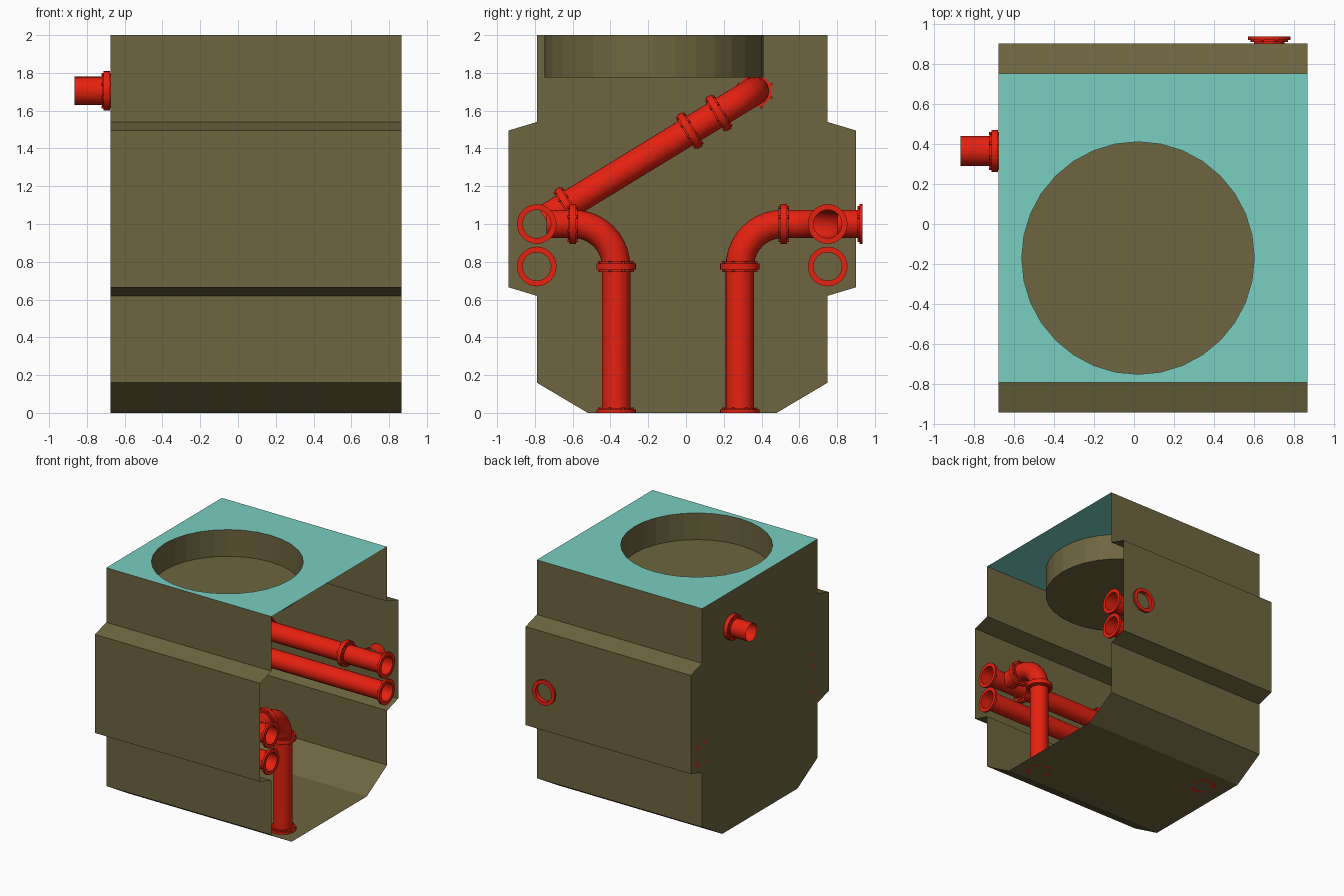
import bpy, bmesh, math
from mathutils import Vector

if "Cube" in bpy.data.objects:
    bpy.data.objects.remove(bpy.data.objects["Cube"])

X0, X1 = -0.675, 0.865          # tank ends
R = 0.075                       # pipe radius
YF, YB, ZU, ZL = -0.79, 0.75, 1.0, 0.775   # manifold rows
XT, XE = 0.675, -0.475          # tee positions along the manifolds


def material(name, col):
    m = bpy.data.materials.new(name)
    m.diffuse_color = (*col, 1)
    m.use_nodes = True
    m.node_tree.nodes["Principled BSDF"].inputs["Base Color"].default_value = m.diffuse_color
    return m


OLIVE = material("olive", (0.155, 0.13, 0.05))
TEAL = material("teal", (0.19, 0.62, 0.53))
RED = material("red", (0.78, 0.015, 0.005))


def finish(name, bm, mat, smooth=False):
    me = bpy.data.meshes.new(name)
    bm.to_mesh(me)
    bm.free()
    me.materials.append(mat)
    ob = bpy.data.objects.new(name, me)
    bpy.context.collection.objects.link(ob)
    if smooth:
        bpy.ops.object.select_all(action='DESELECT')
        ob.select_set(True)
        bpy.context.view_layer.objects.active = ob
        bpy.ops.object.shade_smooth_by_angle(angle=math.radians(35))
    return ob


def ring(bm, c, r, n, u, v):
    return [bm.verts.new(c + r * (math.cos(a) * u + math.sin(a) * v))
            for a in (2 * math.pi * i / n for i in range(n))]


def bridge(bm, a, b):
    n = len(a)
    for i in range(n):
        bm.faces.new((a[i], a[(i + 1) % n], b[(i + 1) % n], b[i]))


def tube(name, pts, bend=0.225):
    """Open pipe through pts, corners rounded as elbows."""
    pts = [Vector(p) for p in pts]
    path = [pts[0]]
    for a, b, c in zip(pts, pts[1:], pts[2:]):
        d, e = (b - a).normalized(), (c - b).normalized()
        o = b - d * bend + e * bend          # elbows are right angles
        path += [o - e * bend * math.cos(t) + d * bend * math.sin(t)
                 for t in (math.pi / 2 * i / 10 for i in range(11))]
    path.append(pts[-1])
    bm = bmesh.new()
    prev, u = None, None
    for i, p in enumerate(path):
        t = (path[min(i + 1, len(path) - 1)] - path[max(i - 1, 0)]).normalized()
        u = t.orthogonal() if u is None else u - t * u.dot(t)
        u.normalize()
        cur = ring(bm, p, R, 24, u, t.cross(u))
        if prev:
            bridge(bm, prev, cur)
        prev = cur
    return finish(name, bm, RED, True)


def flange(name, pos, axis, end=False):
    """Bolted joint; end=True gives a half joint whose open face is at pos."""
    t = Vector(axis).normalized()
    u = t.orthogonal().normalized()
    v = t.cross(u)
    prof = [(-0.026, R), (-0.026, 0.087), (-0.017, 0.087), (-0.017, 0.105)]
    prof += [(0, 0.105), (0, R)] if end else [(-a, r) for a, r in reversed(prof)]
    bm = bmesh.new()
    rings = [ring(bm, Vector(pos) + t * a, r, 24, u, v) for a, r in prof]
    for a, b in zip(rings, rings[1:]):
        bridge(bm, a, b)
    # bolts around the joint
    for k in range(8):
        ang = math.pi / 4 * (k + 0.5)
        c = Vector(pos) + 0.094 * (math.cos(ang) * u + math.sin(ang) * v)
        a, b = (ring(bm, c + t * s, 0.008, 6, u, v)
                for s in (-0.028, -0.002 if end else 0.028))
        bridge(bm, a, b)
        bm.faces.new(a[::-1])
        bm.faces.new(b)
    bmesh.ops.recalc_face_normals(bm, faces=bm.faces)
    return finish(name, bm, RED, True)


# Tank shell: profile extruded along x, open on the right
prof = [(-0.79, 2), (-0.79, 1.54), (-0.94, 1.495), (-0.94, 0.665), (-0.79, 0.62),
        (-0.79, 0.16), (-0.52, 0), (0.48, 0), (0.75, 0.16), (0.75, 0.62),
        (0.9, 0.665), (0.9, 1.495), (0.75, 1.54), (0.75, 2)]
bm = bmesh.new()
left, right = ([bm.verts.new((x, y, z)) for y, z in prof] for x in (X0, X1))
for i in range(len(prof) - 1):
    bm.faces.new((left[i], left[i + 1], right[i + 1], right[i]))
bm.faces.new(left[::-1])
finish("tank_shell", bm, OLIVE)

# Top plate with round opening
HX, HY, HZ = Vector((1, 0, 0)), Vector((0, 1, 0)), Vector((0.02, -0.17, 2))
bm = bmesh.new()
outer = [bm.verts.new((x, y, 2)) for x, y in
         ((X0, -0.79), (X1, -0.79), (X1, 0.75), (X0, 0.75))]
edges = []
for loop in (outer, ring(bm, HZ, 0.58, 32, HX, HY)):
    edges += [bm.edges.new((loop[i - 1], loop[i])) for i in range(len(loop))]
bmesh.ops.triangle_fill(bm, use_beauty=True, edges=edges, normal=(0, 0, 1))
finish("top_plate", bm, TEAL)

# Recessed well below the opening
bm = bmesh.new()
rim = ring(bm, HZ, 0.58, 32, HX, HY)
base = ring(bm, HZ - Vector((0, 0, 0.225)), 0.58, 32, HX, HY)
bridge(bm, rim, base)
bm.faces.new(base)
finish("top_well", bm, OLIVE)

# Lower straight manifolds
for side, y in (("front", YF), ("back", YB)):
    tube(f"{side}_lower_pipe", [(X0, y, ZL), (X1, y, ZL)])
    flange(f"{side}_lower_end", (X1, y, ZL), (1, 0, 0), True)
    flange(f"{side}_lower_wall_end", (X0, y, ZL), (-1, 0, 0), True)
    flange(f"{side}_upper_end", (X1, y, ZU), (1, 0, 0), True)
    flange(f"{side}_tee_joint", (XT - 0.19, y, ZU), (1, 0, 0))
    flange(f"{side}_far_joint", (XE + 0.21, y, ZU), (1, 0, 0))

# Front upper manifold with a downpipe near the opening
tube("front_upper_pipe", [(X0, YF, ZU), (X1, YF, ZU)])
flange("front_upper_wall_end", (X0, YF, ZU), (-1, 0, 0), True)
tube("front_downpipe", [(XT, YF + R * 0.7, ZU), (XT, -0.37, ZU), (XT, -0.37, 0)])
flange("front_branch_joint", (XT, -0.6, ZU), (0, 1, 0))

# Back upper manifold turning into its own downpipe, with side outlet
tube("back_upper_pipe", [(X1, YB, ZU), (XE, YB, ZU), (XE, 0.285, ZU), (XE, 0.285, 0)])
flange("back_elbow_joint", (XE, 0.517, ZU), (0, 1, 0))
tube("back_outlet", [(XT, YB + R * 0.7, ZU), (XT, 0.935, ZU)])
flange("back_outlet_end", (XT, 0.935, ZU), (0, 1, 0), True)

# Downpipe joints
for side, x, y in (("front", XT, -0.37), ("back", XE, 0.285)):
    flange(f"{side}_downpipe_joint", (x, y, 0.775), (0, 0, 1))
    flange(f"{side}_downpipe_foot", (x, y, 0), (0, 0, -1), True)

# Diagonal riser leaving through the left wall
a, b = Vector((XE, YF, ZU)), Vector((XE, 0.365, 1.705))
d = (b - a).normalized()
tube("diagonal_pipe", [a + d * R * 0.7, b, (-0.865, b.y, b.z)])
for i, p in enumerate((a + d * 0.19, b - d * 0.405, b - d * 0.225)):
    flange(f"diagonal_joint_{i + 1}", p, d)
flange("left_outlet_joint", (-0.695, b.y, b.z), (1, 0, 0))
